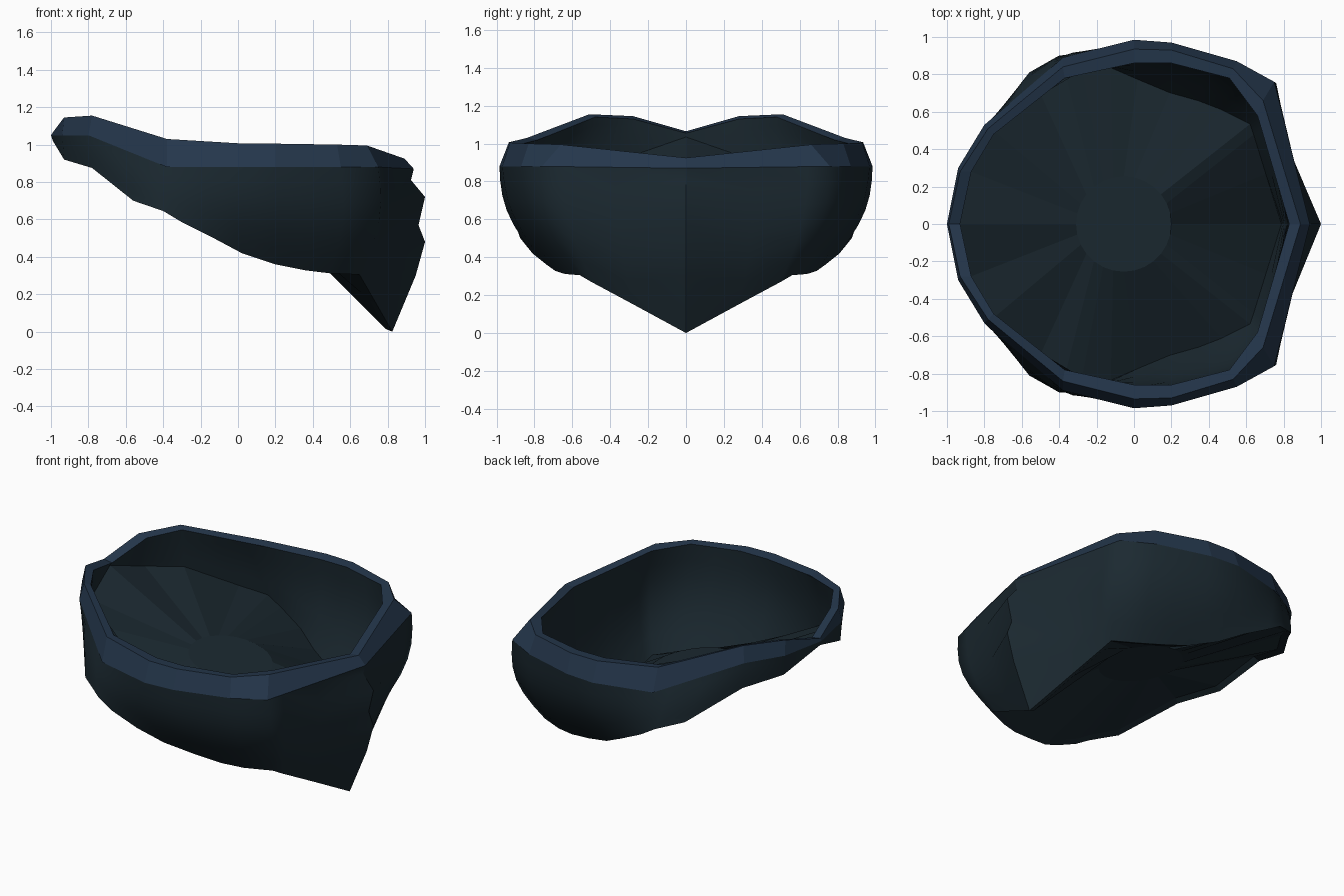
import bpy, math
from mathutils import Vector as V

if "Cube" in bpy.data.objects:
    bpy.data.objects.remove(bpy.data.objects["Cube"])

def material(name, rgb):
    m = bpy.data.materials.new(name)
    m.diffuse_color = (*rgb, 1)
    m.use_nodes = True
    m.node_tree.nodes["Principled BSDF"].inputs["Base Color"].default_value = m.diffuse_color
    return m

blue = material("rim_blue", (0.018, 0.038, 0.072))
dark = material("shell_dark", (0.011, 0.022, 0.030))

def loft(name, rows, mat, cap=False, smooth=0):
    """Skin half loops (front to back, y >= 0), mirrored across y = 0."""
    loops = []
    for r in rows:
        r = [V(p) for p in r]
        loops.append(r + [V((p.x, -p.y, p.z)) for p in reversed(r[1:-1])])
    n = len(loops[0])
    verts = [p for l in loops for p in l]
    faces = [(a * n + i, a * n + (i + 1) % n, (a + 1) * n + (i + 1) % n, (a + 1) * n + i)
             for a in range(len(loops) - 1) for i in range(n)]
    if cap:
        faces.append(tuple(range((len(loops) - 1) * n, len(loops) * n)))
    me = bpy.data.meshes.new(name)
    me.from_pydata(verts, [], faces)
    me.materials.append(mat)
    ob = bpy.data.objects.new(name, me)
    bpy.context.collection.objects.link(ob)
    bpy.ops.object.select_all(action='DESELECT')
    ob.select_set(True)
    bpy.context.view_layer.objects.active = ob
    bpy.ops.object.mode_set(mode='EDIT')
    bpy.ops.mesh.select_all(action='SELECT')
    bpy.ops.mesh.normals_make_consistent(inside=False)
    bpy.ops.object.mode_set(mode='OBJECT')
    if smooth:
        bpy.ops.object.shade_smooth_by_angle(angle=math.radians(smooth))
        # keep the front centre crease sharp
        for e in me.edges:
            if all(abs(me.vertices[v].co.y) < 1e-5 and me.vertices[v].co.x > 0 for v in e.vertices):
                e.use_edge_sharp = True
    return ob

# Half loops, front centre to back centre
lip = [(.83, 0, .92), (.66, .58, .985), (.51, .78, .995), (.2, .86, 1.0),
       (0, .86, 1.0), (-.37, .78, 1.02), (-.75, .48, 1.14),
       (-.87, .28, 1.13), (-.93, 0, 1.055)]
top = [(.89, 0, .925), (.69, .66, .995), (.53, .83, 1.0), (.2, .93, 1.005),
       (0, .935, 1.007), (-.38, .84, 1.03), (-.78, .51, 1.155),
       (-.93, .28, 1.145), (-.99, 0, 1.065)]
band = [(.94, 0, .87), (.75, .76, .88), (.55, .87, .88), (.2, .97, .88),
        (0, .985, .88), (-.38, .89, .88), (-.8, .53, 1.05),
        (-.94, .3, 1.05), (-1, 0, 1.05)]
# Lower edge: each point with its position along the upper loops and its swell
base = [(.825, 0, 0, 0, 0), (.738, .28, .152, .5, .045), (.67, .50, .27, .85, .06),
        (.65, .56, .305, 1, .075),
        (.49, .64, .312, 2, .07), (.36, .69, .328, 2.5, .065), (.2, .735, .36, 3, .06),
        (.02, .81, .42, 4, .05), (-.13, .875, .5, 4.5, .025), (-.3, .905, .585, 4.9, .015),
        (-.4, .9, .645, 5.2, .015), (-.56, .81, .70, 5.6, .01), (-.78, .52, .875, 6, 0),
        (-.93, .3, .92, 7, 0), (-.99, 0, 1.02, 8, 0)]
# Wavy ridge down the front centre
ridge = [(.94, 0, .87), (.925, 0, .81), (1, 0, .72), (.965, 0, .57),
         (1, 0, .48), (.95, 0, .3), (.825, 0, 0)]
# Inner lower edge, slightly inside the outer one
outer_edge = [V(p[:3]) for p in base]
inner_edge = [V((p.x * .955, p.y * .955, p.z + .015)) for p in outer_edge]

def along(loop, k):
    i = min(int(k), len(loop) - 2)
    return V(loop[i]).lerp(V(loop[i + 1]), k - i)

def wall_rows(upper, lower, front=None, steps=6):
    rows = []
    for s in range(steps + 1):
        t = s / steps
        row = []
        for (x, y, z, k, b), low in zip(base, lower):
            p = along(upper, k).lerp(low, t)
            p += V((p.x, p.y, 0)).normalized() * b * math.sin(math.pi * t)
            row.append(p)
        if front:
            row[0] = V(front[s])
        rows.append(row)
    return rows

# Rim: flat lip and sloping outer band
loft("rim", [lip, top, band], blue)
# Outer and inner skins of the wall, and the strip closing them below
loft("outer_wall", wall_rows(band, outer_edge, ridge), dark, smooth=65)
loft("inner_wall", wall_rows(lip, inner_edge), dark, smooth=65)
loft("lower_edge", [outer_edge, inner_edge], dark)
# Raised faceted floor, fanned in to a slightly tilted hub
hub = []
n = len(base) - 1
for i in range(n + 1):
    a = math.pi * i / n
    x = -.055 + .255 * math.cos(a)
    hub.append((x, .255 * math.sin(a) if 0 < i < n else 0, .655 - .18 * (x + .055)))
loft("floor", [inner_edge, hub], dark, cap=True)
